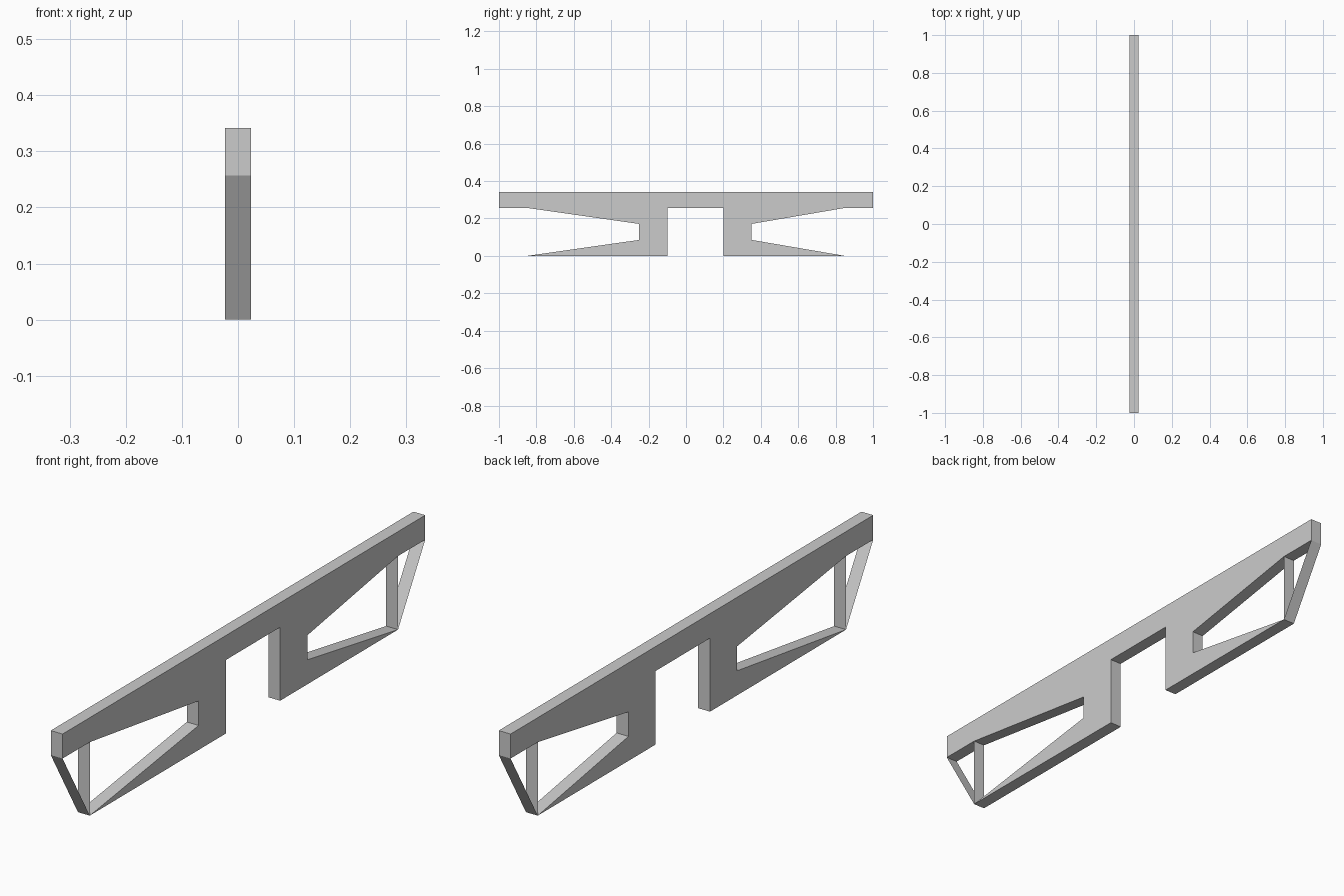
import bpy, bmesh

if "Cube" in bpy.data.objects:
    bpy.data.objects.remove(bpy.data.objects["Cube"])

HALF = 0.0228           # half thickness along x
Z1, Z2, Z3, TOP = 0.0855, 0.171, 0.2565, 0.342


def finish(bm, name):
    mesh = bpy.data.meshes.new(name)
    bm.to_mesh(mesh)
    bm.free()
    obj = bpy.data.objects.new(name, mesh)
    bpy.context.collection.objects.link(obj)
    return obj


def plate(name, profile):
    """Solid plate from a y-z outline."""
    bm = bmesh.new()
    face = bm.faces.new([bm.verts.new((-HALF, y, z)) for y, z in profile])
    ext = bmesh.ops.extrude_face_region(bm, geom=[face])
    moved = [v for v in ext["geom"] if isinstance(v, bmesh.types.BMVert)]
    bmesh.ops.translate(bm, verts=moved, vec=(2 * HALF, 0, 0))
    bmesh.ops.recalc_face_normals(bm, faces=bm.faces)
    return finish(bm, name)


def strip(name, a, b):
    """Thin sheet between two y-z points."""
    bm = bmesh.new()
    bm.faces.new([bm.verts.new((x, *p)) for x, p in
                  ((-HALF, a), (HALF, a), (HALF, b), (-HALF, b))])
    return finish(bm, name)


# Top beam with two tapered legs around an off-centre gap
plate("beam_with_legs", [
    (-1, TOP), (-1, Z3), (-0.85, Z3), (-0.25, Z2), (-0.25, Z1), (-0.85, 0),
    (-0.10, 0), (-0.10, Z3), (0.20, Z3), (0.20, 0),
    (0.85, 0), (0.35, Z1), (0.35, Z2), (0.85, Z3), (1, Z3), (1, TOP)])

# Thin upright and slanted sheets at both ends
for side, s in (("left", -1), ("right", 1)):
    strip(f"{side}_upright_sheet", (s * 0.85, 0), (s * 0.85, Z3))
    strip(f"{side}_slanted_sheet", (s * 0.85, 0), (s, Z3))
